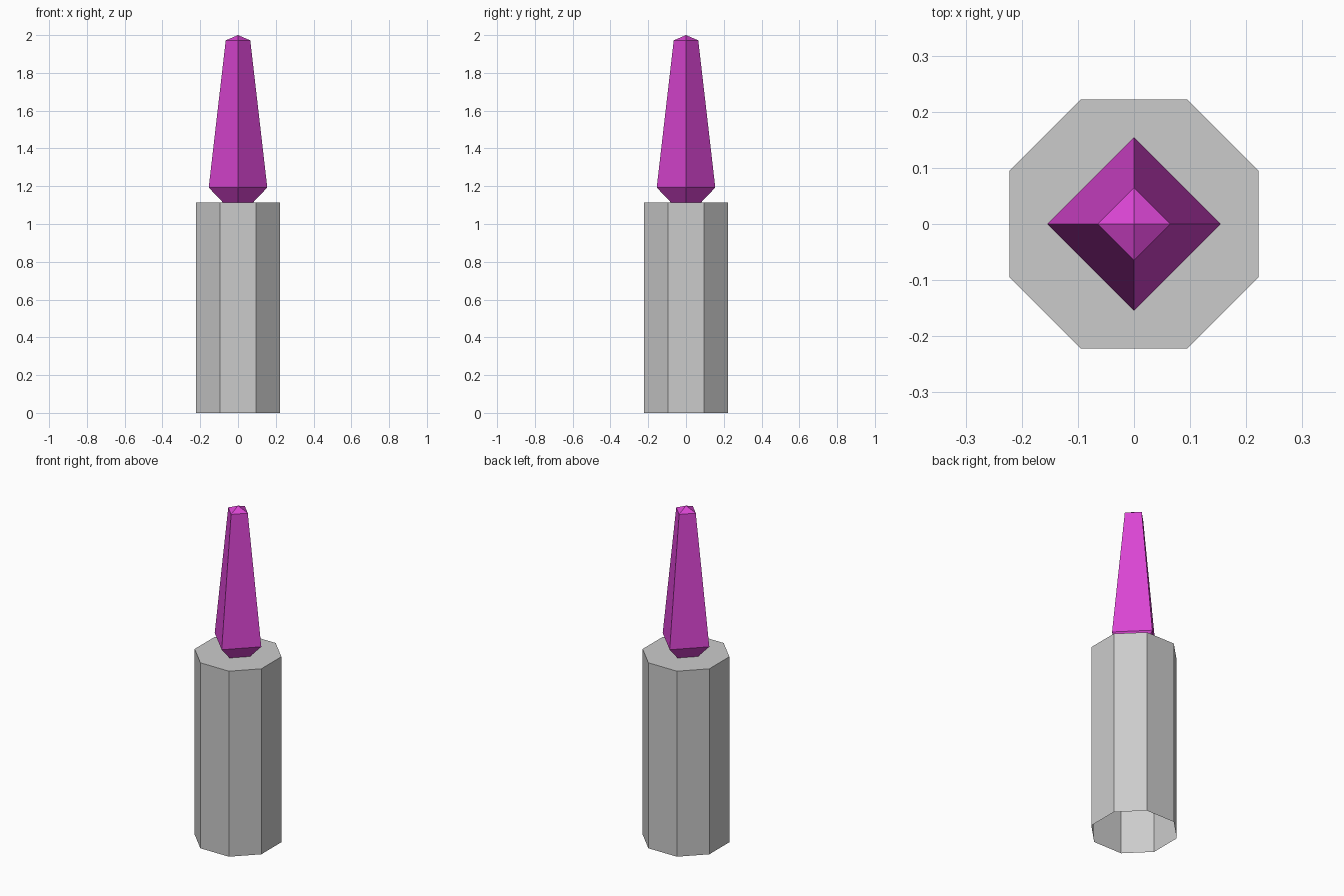
import bpy, bmesh

if "Cube" in bpy.data.objects:
    bpy.data.objects.remove(bpy.data.objects["Cube"])


def loft(name, rings, cap_top=False):
    """Bridge rings of equal length; a one-point ring closes to a tip."""
    bm = bmesh.new()
    loops = [[bm.verts.new(p) for p in ring] for ring in rings]
    n = max(len(l) for l in loops)
    for a, b in zip(loops, loops[1:]):
        for i in range(n):
            j = (i + 1) % n
            quad = [a[i % len(a)], a[j % len(a)], b[j % len(b)], b[i % len(b)]]
            bm.faces.new(list(dict.fromkeys(quad)))
    if cap_top:
        bm.faces.new(loops[-1])
    bmesh.ops.recalc_face_normals(bm, faces=bm.faces)
    mesh = bpy.data.meshes.new(name)
    bm.to_mesh(mesh)
    bm.free()
    obj = bpy.data.objects.new(name, mesh)
    bpy.context.collection.objects.link(obj)
    return obj


def octagon(a, b, z):
    return [(x, y, z) for x, y in ((a, -b), (a, b), (b, a), (-b, a),
                                   (-a, b), (-a, -b), (-b, -a), (b, -a))]


def diamond(r, z):
    return [(r, 0, z), (0, r, z), (-r, 0, z), (0, -r, z)] if r else [(0, 0, z)]


# Octagonal pedestal, open underneath
loft("pedestal", [octagon(0.222, 0.095, z) for z in (0, 1.115)], cap_top=True)

# Four-sided crystal, its lower point sunk into the pedestal
crystal = loft("crystal", [diamond(r, z) for r, z in
                           ((0, 1.03), (0.155, 1.193), (0.065, 1.972), (0, 2.0))])
mat = bpy.data.materials.new("magenta_crystal")
mat.diffuse_color = (0.70, 0.06, 0.65, 1)
mat.use_nodes = True
mat.node_tree.nodes["Principled BSDF"].inputs["Base Color"].default_value = mat.diffuse_color
crystal.data.materials.append(mat)
